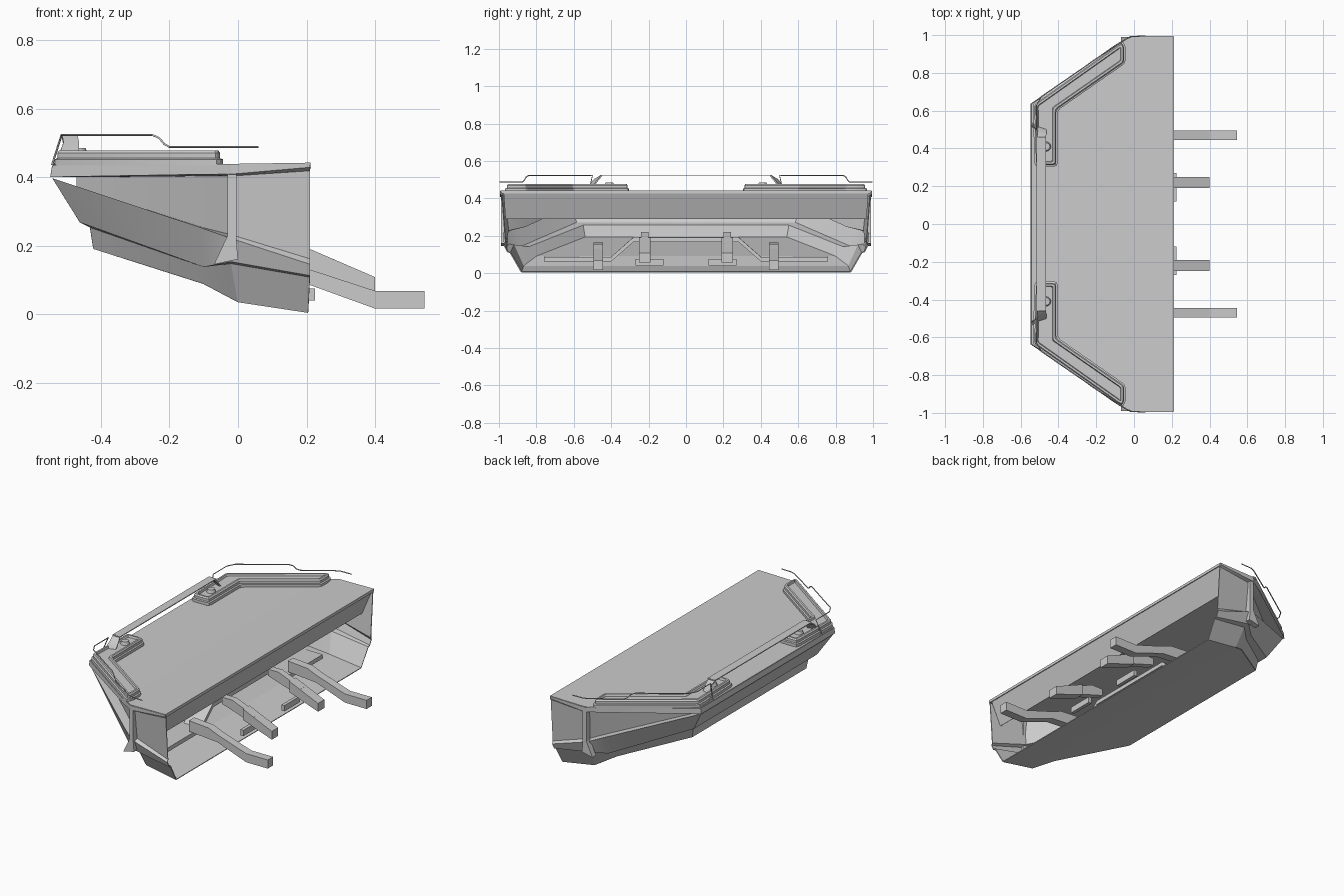
import bpy, bmesh
from mathutils import Vector

if "Cube" in bpy.data.objects:
    bpy.data.objects.remove(bpy.data.objects["Cube"])


def finish(name, bm, mirror=True, thick=0.0, angle=0.4):
    bmesh.ops.remove_doubles(bm, verts=bm.verts, dist=0.0005)
    bmesh.ops.recalc_face_normals(bm, faces=bm.faces)
    me = bpy.data.meshes.new(name)
    bm.to_mesh(me)
    bm.free()
    ob = bpy.data.objects.new(name, me)
    bpy.context.collection.objects.link(ob)
    if mirror:
        m = ob.modifiers.new("mirror", 'MIRROR')
        m.use_axis = (False, True, False)
    if thick:
        s = ob.modifiers.new("thickness", 'SOLIDIFY')
        s.thickness = thick
        s.offset = 0
    bpy.ops.object.select_all(action='DESELECT')
    ob.select_set(True)
    bpy.context.view_layer.objects.active = ob
    bpy.ops.object.convert(target='MESH')
    if angle:
        bpy.ops.object.shade_smooth_by_angle(angle=angle)
    return ob


def sheet(name, polys, **kw):
    bm = bmesh.new()
    for p in polys:
        bm.faces.new([bm.verts.new(v) for v in p])
    return finish(name, bm, **kw)


def loft(name, cols, **kw):
    # quads between neighbouring columns of points
    return sheet(name, [(a[i], b[i], b[i + 1], a[i + 1])
                        for a, b in zip(cols, cols[1:]) for i in range(len(a) - 1)], **kw)


def prism(name, profile, y0, y1, **kw):
    # x/z profile extruded across the width
    bm = bmesh.new()
    f = bm.faces.new([bm.verts.new((x, y0, z)) for x, z in profile])
    g = bmesh.ops.extrude_face_region(bm, geom=[f])
    vs = [v for v in g['geom'] if isinstance(v, bmesh.types.BMVert)]
    bmesh.ops.translate(bm, verts=vs, vec=(0, y1 - y0, 0))
    bm.faces.ensure_lookup_table()
    if len(bm.faces) == len(profile) + 1:      # close the starting end
        bm.faces.new([v for v in bm.verts if v not in set(vs)])
    return finish(name, bm, **kw)


def inset_ring(outline, d, z, cut):
    # clockwise outline moved inward by d, every corner rounded by three points
    n, pts, ring = len(outline), [Vector(p) for p in outline], []
    off = []
    for i in range(n):
        e0 = (pts[i] - pts[i - 1]).normalized()
        e1 = (pts[(i + 1) % n] - pts[i]).normalized()
        n0, n1 = Vector((e0.y, -e0.x)), Vector((e1.y, -e1.x))
        off.append(pts[i] + (n0 + n1) * (d / (1 + n0.dot(n1))))
    for i in range(n):
        p = off[i]
        a = p + (off[i - 1] - p).normalized() * cut
        b = p + (off[(i + 1) % n] - p).normalized() * cut
        for q in (a, (a + b) / 4 + p / 2, b):
            ring.append((q.x, q.y, z))
    return ring


def ribbon(name, pts, r=.003):
    for s, side in ((1, "left"), (-1, "right")):
        cu = bpy.data.curves.new(name, 'CURVE')
        cu.dimensions = '3D'
        cu.bevel_depth = r
        cu.bevel_resolution = 1
        sp = cu.splines.new('POLY')
        sp.points.add(len(pts) - 1)
        for p, (x, y, z) in zip(sp.points, pts):
            p.co = (x, y * s, z, 1)
        ob = bpy.data.objects.new(name + "_" + side, cu)
        bpy.context.collection.objects.link(ob)


# outer shell: each column runs from the top lip down to the lower edge
corner = [(-.54, .635, .432), (-.546, .635, .402), (-.47, .60, .402), (-.47, .60, .368),
          (-.54, .63, .395), (-.46, .585, .27), (-.43, .55, .255), (-.42, .54, .192)]
centre = [(x, 0, z) for x, y, z in corner]
wing = [(-.10, .945, .435), (-.10, .945, .41), (-.10, .89, .405), (-.10, .86, .25),
        (-.105, .925, .25), (-.10, .885, .14), (-.10, .84, .14), (-.10, .80, .09)]
elbow = [(-.02, .992, .436), (-.02, .992, .41), (-.02, .97, .405), (-.02, .95, .23),
         (-.02, .975, .22), (-.02, .955, .155), (-.02, .92, .15), (0, .87, .037)]
rear = [(.21, .992, .44), (.21, .992, .43), (.21, .985, .42), (.21, .965, .16),
        (.21, .97, .145), (.21, .955, .115), (.21, .94, .11), (.205, .88, .006)]
loft("bumper_shell", [centre, corner, wing, elbow, rear], thick=.006)

# flat top plate, folded rear lip and the inner backing strip below it
sheet("top_plate", [[(.21, 0, .44), rear[0], elbow[0], (-.02, 0, .436)],
                    [(-.02, 0, .436), elbow[0], wing[0], (-.10, 0, .435)],
                    [(-.10, 0, .435), wing[0], corner[0], centre[0]],
                    [(.21, 0, .44), rear[0], (.21, .985, .425), (.21, 0, .425)]],
      thick=.005, angle=0)
sheet("rear_backing", [[(.205, 0, .43), (.205, .975, .43), (.15, .965, .29), (.15, 0, .29)]],
      thick=.004, angle=0)

# underside: sloping panel and rear skid strip
loft("underside", [[centre[7], (-.10, 0, .09), (0, 0, .037), (.205, 0, .006)],
                   [corner[7], wing[7], elbow[7], rear[7]]], thick=.005, angle=0)

# trapezoid brace and ledge inside the shell
sec = [(0, .19), (.28, .19), (.40, .085), (.76, .085)]
loft("inner_brace", [[(x, y, z + dz) for y, z in sec]
                     for x, dz in ((-.08, 0), (.03, 0), (.03, -.022))], thick=.006, angle=0)

# vertical end ridge on each side
prism("end_ridge", [(-.03, .41), (-.005, .41), (-.005, .22), (.0, .16), (-.07, .145), (-.03, .23)],
      .955, .99)

# mounting arms
prism("outer_arm", [(.02, .165), (.15, .155), (.21, .13), (.40, .068), (.545, .068),
                    (.545, .016), (.40, .016), (.21, .085), (.02, .10)], .445, .495, angle=0)
prism("inner_arm_neck", [(.06, .22), (.13, .22), (.28, .16), (.28, .11), (.06, .18)], .20, .24,
      angle=0)
prism("inner_arm_end", [(.21, .19), (.40, .108), (.40, .058), (.21, .125)], .19, .25, angle=0)
prism("arm_foot_plate", [(.205, .075), (.225, .075), (.225, .04), (.205, .04)], .12, .27, angle=0)

# raised angled trim on the top plate, with rounded rim and sunken middle
outline = [(-.53, .30), (-.54, .64), (-.06, .98), (-.04, .94), (-.04, .85),
           (-.40, .60), (-.40, .30)]
rings = [inset_ring(outline, d, z, c) for d, z, c in
         ((.004, .435, .02), (.004, .452, .02), (.012, .455, .016), (.012, .470, .016),
          (.018, .478, .013), (.028, .478, .010), (.032, .466, .008))]
loft("top_trim", [r + r[:1] for r in rings])
sheet("top_trim_floor", [rings[-1]])

# guard rail: flat centre bar, sloping posts, thin wing wires
prism("guard_bar", [(-.515, .526), (-.465, .526), (-.465, .521), (-.515, .521)], 0, .46, angle=0)
loft("guard_post", [[(-.515, .45, .523), (-.47, .45, .523)],
                    [(-.51, .49, .50), (-.465, .47, .50)],
                    [(-.525, .52, .46), (-.465, .50, .46)],
                    [(-.54, .53, .435), (-.465, .51, .435)]], thick=.008)
bm = bmesh.new()
bmesh.ops.create_cone(bm, cap_ends=True, segments=12, radius1=.026, radius2=.02, depth=.02)
bmesh.ops.translate(bm, verts=bm.verts, vec=(-.465, .41, .475))
finish("post_knob", bm)
ribbon("wing_wire", [(-.543, .52, .435), (-.515, .50, .523), (-.515, .63, .523), (-.49, .675, .523),
                     (-.25, .84, .523), (-.23, .855, .514), (-.215, .865, .496), (-.20, .875, .488),
                     (-.04, .98, .488), (-.01, .993, .488), (.06, .995, .488)])
